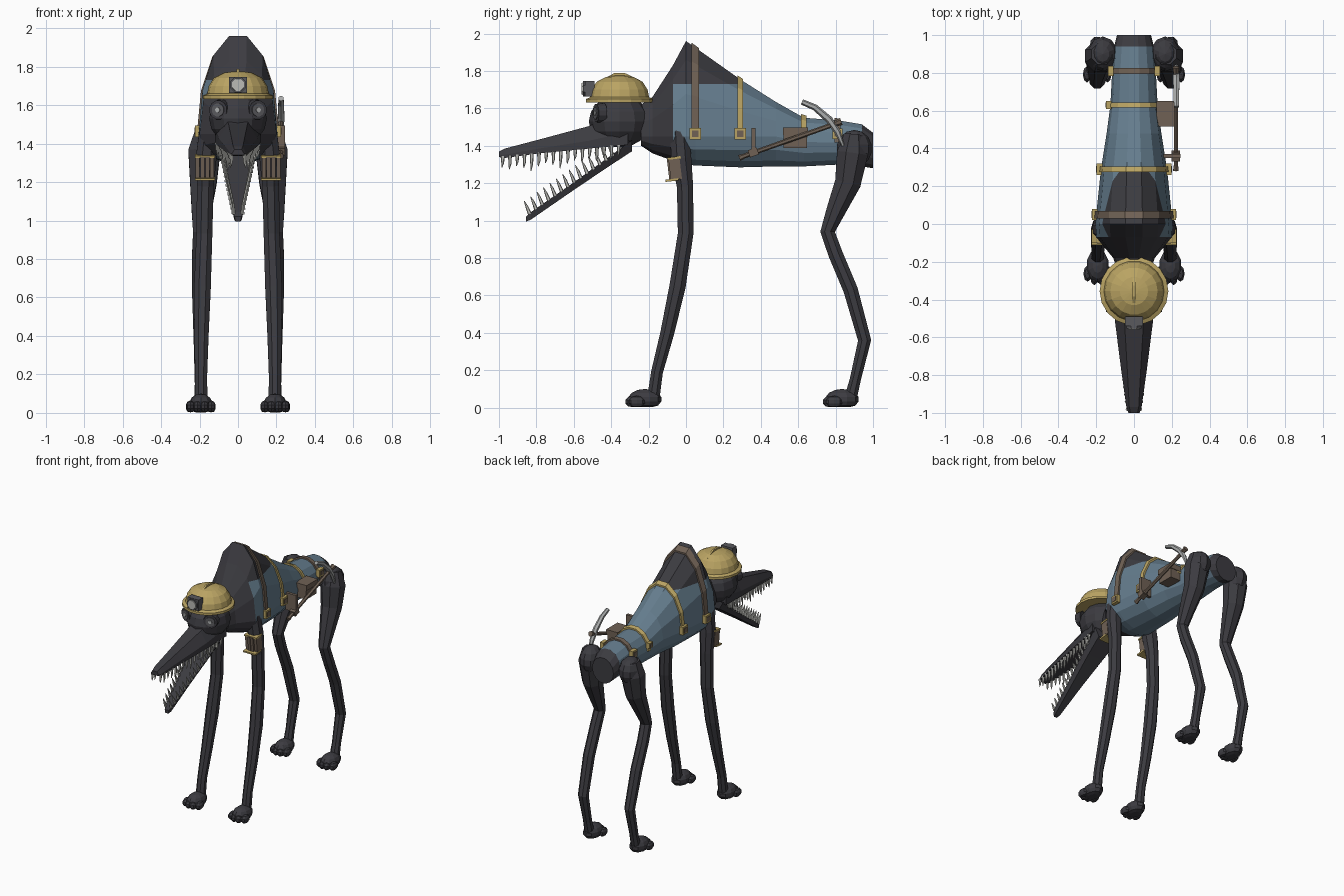
import bpy, bmesh, math
from mathutils import Vector, Matrix

if "Cube" in bpy.data.objects:
    bpy.data.objects.remove(bpy.data.objects["Cube"])


def material(name, r, g, b):
    m = bpy.data.materials.new(name)
    m.use_nodes = True
    m.diffuse_color = (r, g, b, 1)
    m.node_tree.nodes["Principled BSDF"].inputs["Base Color"].default_value = (r, g, b, 1)
    return m


FUR = material("dark fur", .045, .044, .052)
VEST = material("blue cloth", .13, .205, .27)
GOLD = material("brass yellow", .49, .37, .125)
LEATHER = material("brown leather", .16, .12, .09)
STEEL = material("pale steel", .40, .41, .41)
TOOTH = material("tooth grey", .50, .50, .47)
LENS = material("dark glass", .10, .10, .11)


def finish(bm, name, *mats):
    bmesh.ops.recalc_face_normals(bm, faces=bm.faces)
    me = bpy.data.meshes.new(name)
    bm.to_mesh(me)
    bm.free()
    for m in mats:
        me.materials.append(m)
    ob = bpy.data.objects.new(name, me)
    bpy.context.collection.objects.link(ob)
    return ob


def loft(bm, rings):
    loops = [[bm.verts.new(p) for p in ring] for ring in rings]
    n = len(loops[0])
    for a, b in zip(loops, loops[1:]):
        for i in range(n):
            j = (i + 1) % n
            bm.faces.new((a[i], a[j], b[j], b[i]))
    bm.faces.new(loops[0])
    bm.faces.new(loops[-1])


def tube(bm, path, n=8):
    """Loft circles along points given as (x, y, z, radius)."""
    pts = [Vector(p[:3]) for p in path]
    rings = []
    for i, p in enumerate(pts):
        d = pts[min(i + 1, len(pts) - 1)] - pts[max(i - 1, 0)]
        ref = Vector((1, 0, 0)) if abs(d.x) < .8 * d.length else Vector((0, 0, 1))
        v = d.cross(ref).normalized()
        u = v.cross(d).normalized()
        ang = [math.tau * (k + .5) / n for k in range(n)]
        rings.append([p + path[i][3] * (u * math.cos(a) + v * math.sin(a)) for a in ang])
    loft(bm, rings)


def box(bm, c, s, tilt=0):
    bmesh.ops.create_cube(bm, size=1, matrix=Matrix.Translation(c)
                          @ Matrix.Rotation(tilt, 4, 'X') @ Matrix.Diagonal((*s, 1)))


def ball(bm, c, s, seg=10, rows=7):
    bmesh.ops.create_uvsphere(bm, u_segments=seg, v_segments=rows, radius=1,
                              matrix=Matrix.Translation(c) @ Matrix.Diagonal((*s, 1)))


def lerp(a, b, t):
    return a + (b - a) * t


# Torso sections: y, bottom, top, half width
BODY = [(-.24, 1.40, 1.62, .09), (-.18, 1.36, 1.66, .11), (-.07, 1.32, 1.83, .2),
        (0, 1.30, 1.96, .205), (.05, 1.295, 1.925, .2), (.29, 1.285, 1.755, .175),
        (.48, 1.29, 1.635, .145), (.63, 1.29, 1.55, .125), (.82, 1.3, 1.535, .115),
        (.94, 1.29, 1.515, .105), (1.0, 1.28, 1.47, .09)]


def section(y):
    for a, b in zip(BODY, BODY[1:]):
        if y <= b[0]:
            t = (y - a[0]) / (b[0] - a[0])
            return [lerp(p, q, t) for p, q in zip(a, b)]
    return BODY[-1]


def body_point(y, k, grow=0):
    _, zb, zt, w = section(y)
    zc = min(1.45, (zb + zt) / 2)
    s, c = math.sin(math.pi * k / 7), math.cos(math.pi * k / 7)
    if k in (0, 7):
        s = 0
    # Fourteen sides with a gently pointed back
    return Vector(((w + grow) * c, y, zc + s * ((zt - zc if s > 0 else zc - zb) * 1.026 + grow)))


bm = bmesh.new()
loft(bm, [[body_point(s[0], k) for k in range(14)] for s in BODY])
bmesh.ops.bisect_plane(bm, geom=bm.verts[:] + bm.edges[:] + bm.faces[:],
                       plane_co=(0, 0, 1.73), plane_no=(0, 0, 1))
for f in bm.faces:
    c = f.calc_center_median()
    bare = c.y < -.07 or c.y > .94 or (c.z > 1.73 and c.y < .29)
    f.material_index = 0 if bare else 1
finish(bm, "torso", FUR, VEST)

# Straps over the back, with buckles at each end
for name, y, w, mat, buckle in (("chest_strap", .05, .02, LEATHER, .06),
                                ("middle_strap", .29, .014, GOLD, .06),
                                ("waist_strap", .63, .014, GOLD, .04),
                                ("hip_strap", .81, .016, LEATHER, .055)):
    bm = bmesh.new()
    loft(bm, [[body_point(y + s * w, k, g) for s, g in ((-1, -.004), (1, -.004), (1, .012), (-1, .012))]
              for k in range(8)])
    finish(bm, name, mat)
    gold, inner = bmesh.new(), bmesh.new()
    for s in (-1, 1):
        p = Vector((s * (section(y)[3] + .008), y, 1.465))
        box(gold, p, (.03, buckle, buckle))
        box(inner, p, (.036, buckle * .6, buckle * .6))
    finish(gold, name + "_buckles", GOLD)
    finish(inner, name + "_buckle_centres", LEATHER)

# Legs, feet and forearm pouches
FRONT_LEG = [(.14, -.03, 1.56, .035), (.15, -.035, 1.47, .055), (.165, -.025, 1.33, .058),
             (.17, -.005, 1.18, .047), (.175, -.002, .93, .045), (.185, -.045, .65, .047),
             (.19, -.1, .4, .04), (.192, -.155, .19, .034), (.192, -.175, .05, .036)]
HIND_LEG = [(.17, .9, 1.46, .06), (.175, .89, 1.36, .09), (.18, .865, 1.2, .075),
            (.19, .80, 1.05, .055), (.195, .757, .94, .042), (.2, .80, .82, .042),
            (.2, .88, .63, .042), (.195, .955, .36, .038), (.195, .905, .15, .032),
            (.195, .88, .05, .036)]
for side, word in ((-1, "right"), (1, "left")):
    for part, path in (("front", FRONT_LEG), ("hind", HIND_LEG)):
        bm = bmesh.new()
        tube(bm, [(side * x, y, z, r) for x, y, z, r in path])
        if part == "hind":
            ball(bm, (side * .165, .9, 1.385), (.08, .095, .1))
        finish(bm, f"{word}_{part}_leg", FUR)
        bm = bmesh.new()
        x, y = side * path[-1][0], path[-1][1]
        ball(bm, (x, y - .045, .045), (.062, .09, .055))
        for i in range(4):
            dx = (i - 1.5) * .036
            ball(bm, (x + dx, y - .115 + abs(dx) * .5, .032), (.023, .045, .032), 8, 5)
        for v in bm.verts:
            v.co.z = max(v.co.z, .003)
        finish(bm, f"{word}_{part}_foot", FUR)
    pouch, trim = bmesh.new(), bmesh.new()
    for i in range(4):
        box(pouch, (side * .172 + (i - 1.5) * .025, -.07 + abs(i - 1.5) * .008, 1.277),
            (.021, .06, .115), .12)
    for z, y in ((1.335, -.063), (1.217, -.075)):
        box(trim, (side * .172, y, z), (.104, .07, .012), .12)
    finish(pouch, word + "_forearm_pouch", LEATHER)
    finish(trim, word + "_forearm_pouch_trim", GOLD)

# Head and jaws
bm = bmesh.new()
ball(bm, (0, -.355, 1.53), (.15, .165, .14), 12, 8)
finish(bm, "head", FUR)
bm = bmesh.new()
loft(bm, [[(wb, y, zb), (wb, y, lerp(zb, zt, .35)), (wt, y, zt),
           (-wt, y, zt), (-wb, y, lerp(zb, zt, .35)), (-wb, y, zb)]
          for y, zb, zt, wb, wt in ((-.31, 1.405, 1.6, .12, .07), (-.52, 1.385, 1.505, .1, .05),
                                    (-.78, 1.36, 1.435, .067, .035), (-.97, 1.335, 1.385, .04, .025),
                                    (-1, 1.34, 1.37, .03, .018))])
finish(bm, "upper_jaw", FUR)
bm = bmesh.new()
loft(bm, [[(w * .7, y, zb), (w, y, zt), (-w, y, zt), (-w * .7, y, zb)]
          for y, zb, zt, w in ((-.29, 1.37, 1.43, .11), (-.42, 1.285, 1.335, .092),
                               (-.62, 1.15, 1.19, .058), (-.83, 1.005, 1.045, .028),
                               (-.855, .995, 1.02, .018))])
finish(bm, "lower_jaw", FUR)

# Teeth
upper, lower = bmesh.new(), bmesh.new()
for side in (-1, 1):
    for i in range(17):
        t = i / 16
        x, y, z = side * lerp(.034, .108, t), lerp(-.98, -.36, t), lerp(1.345, 1.405, t)
        drop = .095 if i in (4, 8) else .06 + .015 * (i % 2)
        tube(upper, [(x, y, z, .011), (x, y, z - drop * .6, .008), (x, y - .004, z - drop, .002)], 5)
    for i in range(14):
        t = i / 13
        x, y, z = side * lerp(.024, .088, t), lerp(-.835, -.39, t), lerp(1.035, 1.345, t)
        tube(lower, [(x, y, z, .011), (x, y - .016, z + .04, .008), (x, y - .03, z + .07, .002)], 5)
finish(upper, "upper_teeth", TOOTH)
finish(lower, "lower_teeth", TOOTH)

# Eyes
for side, word in ((-1, "right"), (1, "left")):
    c, d = Vector((side * .088, -.44, 1.575)), Vector((side * .35, -.93, 0))
    for name, mat, r, out in (("eye_socket", FUR, .055, .045), ("eye_lens", LENS, .038, .05),
                              ("pupil", STEEL, .014, .055)):
        bm = bmesh.new()
        tube(bm, [(*c, r), (*(c + d * out), r * .9)], 12)
        finish(bm, f"{word}_{name}", mat)

# Hard hat, turned from a profile
bm = bmesh.new()
loft(bm, [[(r * math.cos(math.tau * k / 18), -.355 + r * math.sin(math.tau * k / 18), z)
           for k in range(18)]
          for r, z in ((.14, 1.632), (.182, 1.632), (.182, 1.65), (.16, 1.66), (.152, 1.70),
                       (.125, 1.742), (.075, 1.768), (.02, 1.776))])
finish(bm, "hard_hat", GOLD)
bm = bmesh.new()
loft(bm, [[(x, -.355 + y, z) for y, z in ((-.09, 1.755), (-.03, 1.788), (.03, 1.788), (.11, 1.75))]
          for x in (-.007, .007)])
finish(bm, "hat_ridge", GOLD)
bm = bmesh.new()
box(bm, (0, -.515, 1.705), (.095, .05, .085))
tube(bm, [(0, -.53, 1.705, .044), (0, -.552, 1.705, .044)], 8)
finish(bm, "headlamp_case", LENS)
bm = bmesh.new()
tube(bm, [(0, -.54, 1.705, .037), (0, -.558, 1.705, .034)], 8)
finish(bm, "headlamp_glass", TOOTH)

# Side pouch and pickaxe on the left flank
bm = bmesh.new()
box(bm, (.165, .585, 1.435), (.085, .125, .095))
box(bm, (.167, .585, 1.478), (.095, .135, .04))
finish(bm, "side_pouch", LEATHER)
bm = bmesh.new()
tube(bm, [(.222, .285, 1.335, .017), (.222, .31, 1.345, .013), (.222, .79, 1.515, .013),
          (.222, .83, 1.53, .02)], 6)
box(bm, (.2, .36, 1.43), (.09, .022, .13))
box(bm, (.222, .36, 1.365), (.045, .05, .04), .35)
finish(bm, "pickaxe_handle", LEATHER)
bm = bmesh.new()
tube(bm, [(.224, .62, 1.635, .015), (.224, .69, 1.605, .017), (.224, .765, 1.54, .02),
          (.224, .81, 1.475, .017), (.224, .84, 1.4, .008)], 6)
finish(bm, "pickaxe_head", STEEL)
